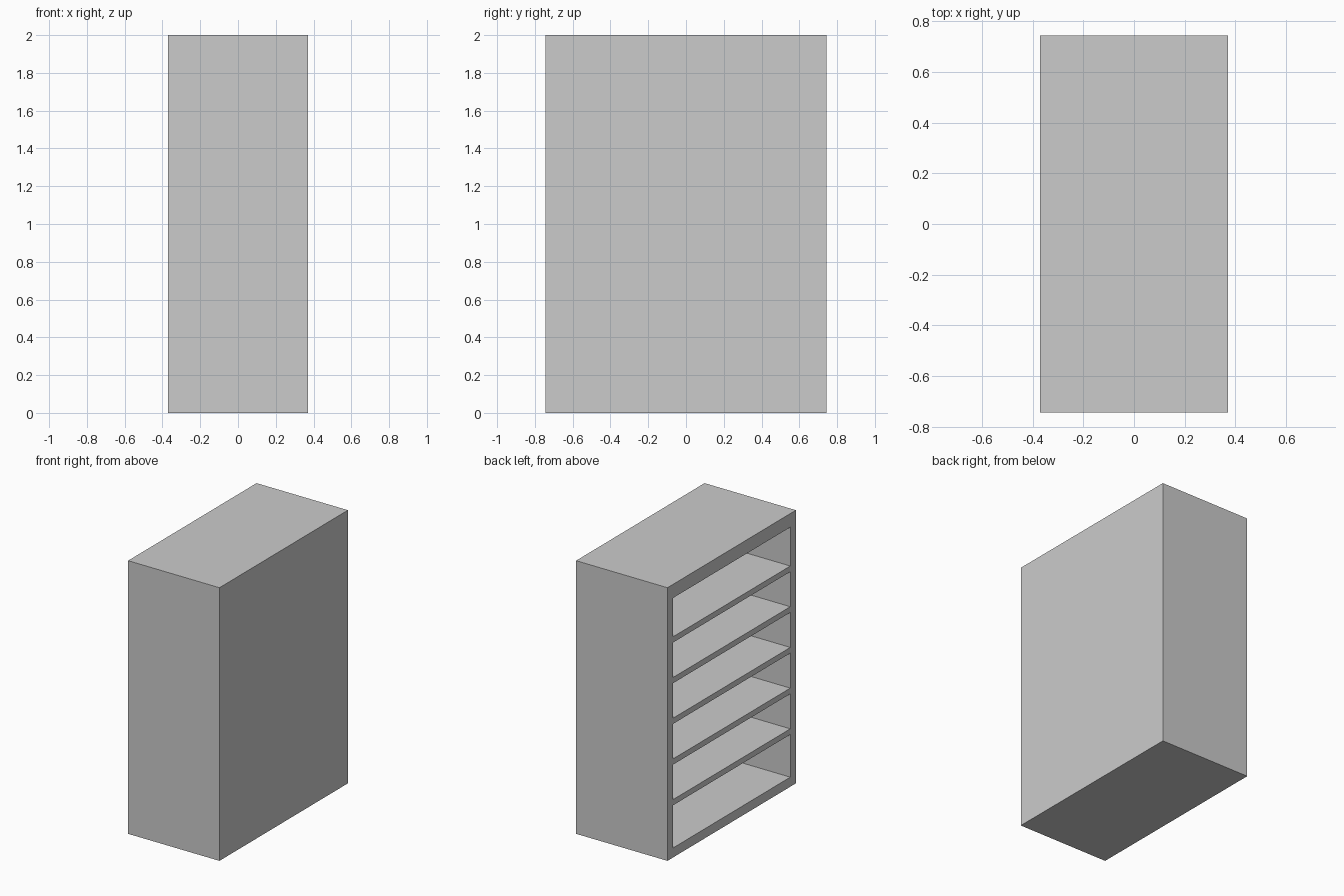
import bpy

if "Cube" in bpy.data.objects:
    bpy.data.objects.remove(bpy.data.objects["Cube"])

HX, HY, H = 0.37, 0.743, 2.0      # half depth, half width, height
SIDE, TOP, BASE, BACK, SHELF = 0.065, 0.10, 0.07, 0.05, 0.042


def board(name, x, y, z):
    """Axis-aligned board from (min, max) ranges."""
    bpy.ops.mesh.primitive_cube_add(
        size=1, location=[(r[0] + r[1]) / 2 for r in (x, y, z)])
    ob = bpy.context.object
    ob.name = name
    ob.scale = [r[1] - r[0] for r in (x, y, z)]
    bpy.ops.object.transform_apply(location=False, rotation=False, scale=True)
    return ob


inner = HY - SIDE
depth = (-HX, HX)
inner_y = (-inner, inner)

# Carcass: side panels, top, base and closed back
board("left_side_panel", depth, (-HY, -inner), (0, H))
board("right_side_panel", depth, (inner, HY), (0, H))
board("top_panel", depth, inner_y, (H - TOP, H))
board("base_panel", depth, inner_y, (0, BASE))
board("back_panel", (HX - BACK, HX), inner_y, (BASE, H - TOP))

# Five evenly spaced shelves, flush with the open side
for i in range(5):
    z = 0.424 + i * 0.298
    board(f"shelf_{i + 1}", (-HX, HX - BACK), inner_y, (z - SHELF, z))
